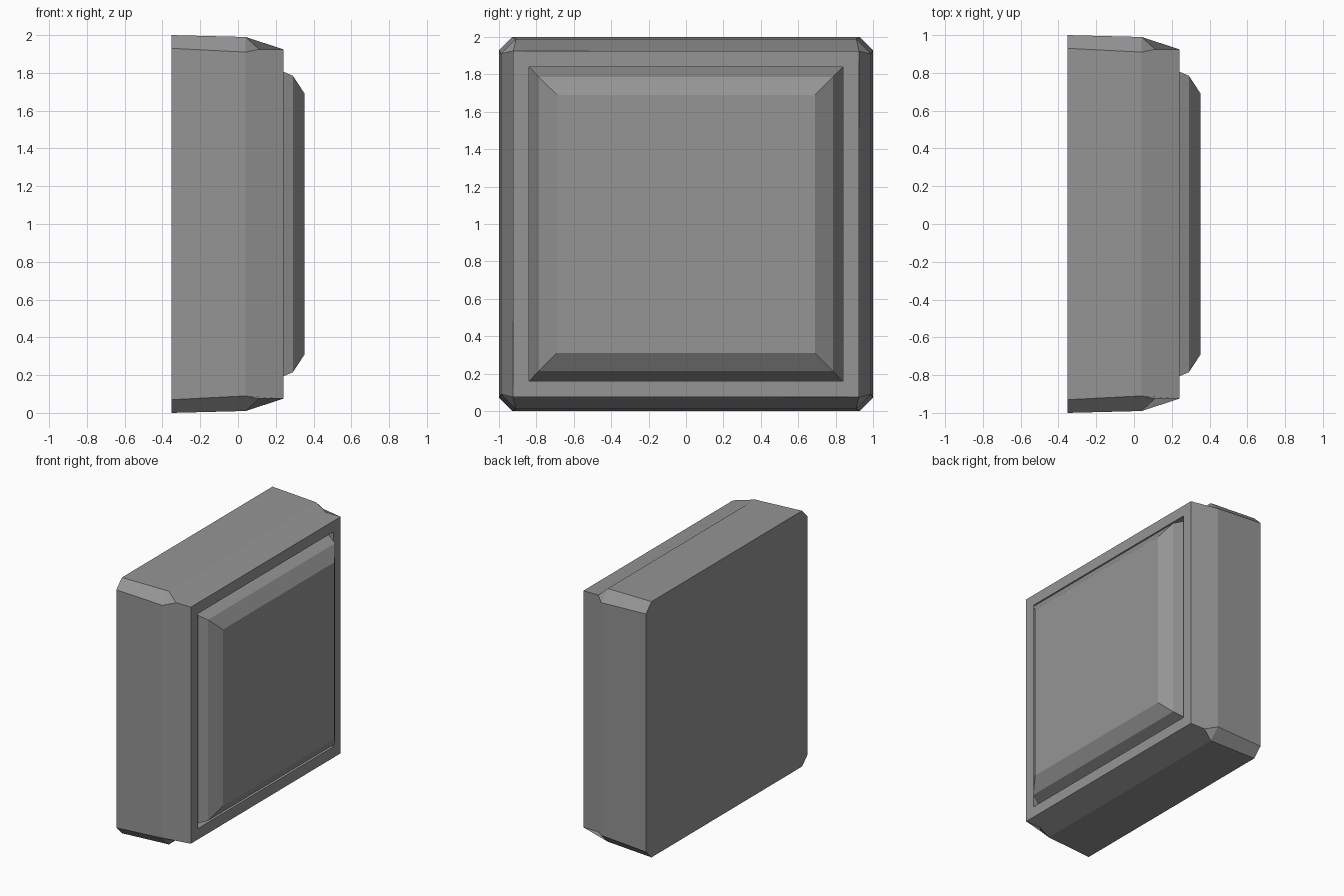
import bpy, bmesh

if "Cube" in bpy.data.objects:
    bpy.data.objects.remove(bpy.data.objects["Cube"])

dark = bpy.data.materials.new("dark_grey")
dark.diffuse_color = (0.3, 0.3, 0.3, 1)
dark.use_nodes = True
dark.node_tree.nodes["Principled BSDF"].inputs["Base Color"].default_value = dark.diffuse_color


def ring(bm, x, half, chamfer):
    """Square ring facing +x with cut corners (zero chamfer gives sharp corners)."""
    a, b = half, half - chamfer
    pts = [(a, -b), (a, b), (b, a), (-b, a), (-a, b), (-a, -b), (-b, -a), (b, -a)]
    return [bm.verts.new((x, y, 1 + z)) for y, z in pts]


def loft(name, sections, cap_start, cap_end, merge_x=None):
    bm = bmesh.new()
    rings = [ring(bm, *s) for s in sections]
    for r0, r1 in zip(rings, rings[1:]):
        for i in range(8):
            j = (i + 1) % 8
            bm.faces.new((r0[i], r0[j], r1[j], r1[i]))
    if cap_start:
        bm.faces.new(rings[0][::-1])
    if cap_end:
        bm.faces.new(rings[-1])
    # Collapse the doubled points of the sharp corners
    bmesh.ops.remove_doubles(bm, verts=bm.verts[:], dist=0.0005)
    # Join the faces either side of one ring into single folded faces
    if merge_x is not None:
        edges = [e for e in bm.edges
                 if all(abs(v.co.x - merge_x) < 0.001 for v in e.verts)]
        bmesh.ops.dissolve_edges(bm, edges=edges, use_verts=False)
    bmesh.ops.recalc_face_normals(bm, faces=bm.faces[:])
    mesh = bpy.data.meshes.new(name)
    bm.to_mesh(mesh)
    bm.free()
    mesh.materials.append(dark)
    obj = bpy.data.objects.new(name, mesh)
    bpy.context.collection.objects.link(obj)
    return obj


# Housing: tapered body, bevelled shoulder, square rim and recess for the panel
loft("housing", [
    (-0.353, 1.0, 0.07),
    (0.04, 0.99, 0.08),
    (0.112, 0.925, 0),
    (0.24, 0.925, 0),
    (0.24, 0.84, 0),
    (0.16, 0.84, 0),
], True, True, merge_x=0.112)

# Raised panel: steep flank, wide bevel and flat face
loft("panel", [
    (0.16, 0.84, 0),
    (0.29, 0.785, 0),
    (0.353, 0.69, 0),
], False, True)
